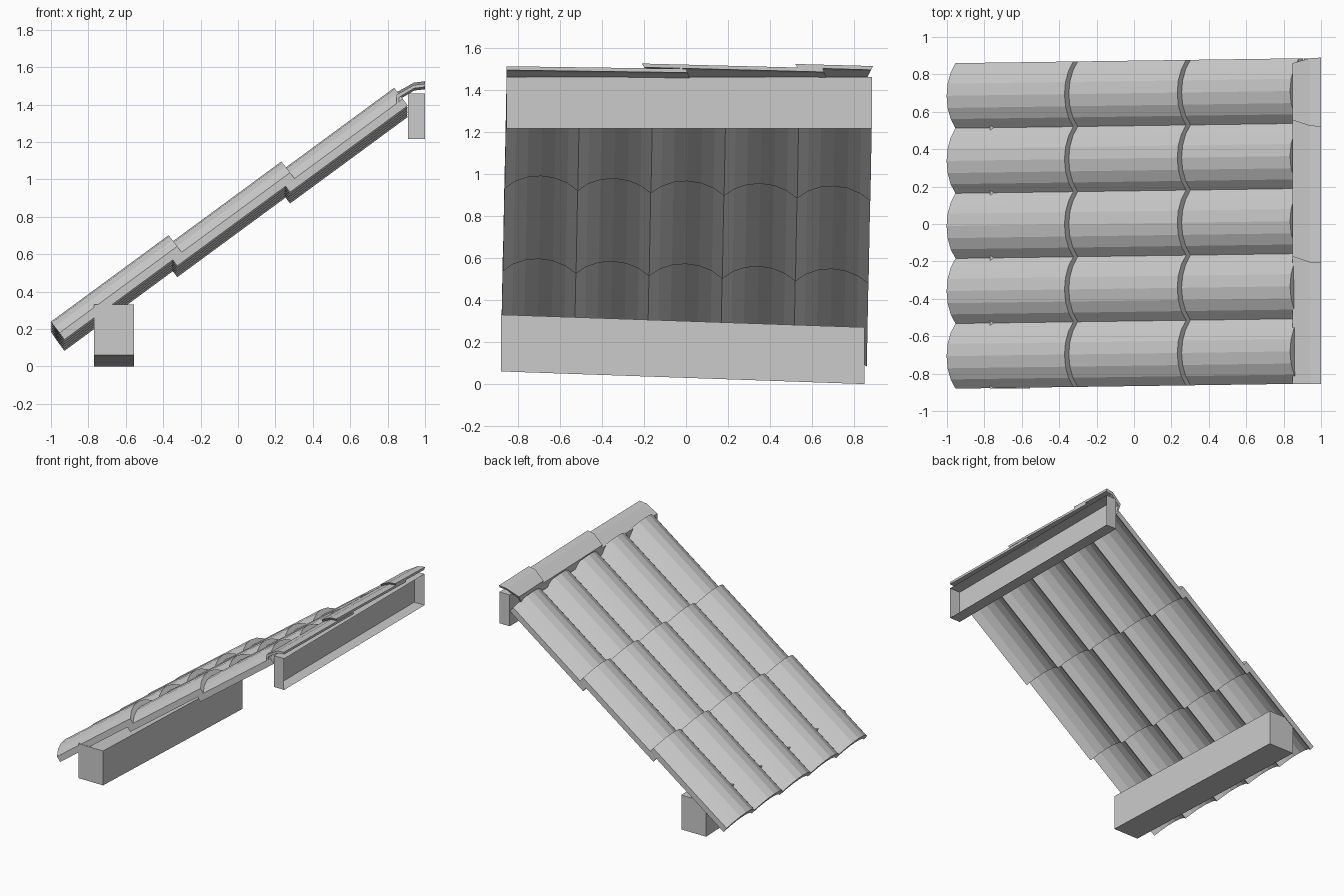
import bpy
import math
from mathutils import Vector

cube = bpy.data.objects.get("Cube")
if cube:
    bpy.data.objects.remove(cube)

grey = bpy.data.materials.new("plain grey")
grey.use_nodes = True
GREY = (0.6, 0.6, 0.6, 1)
grey.diffuse_color = GREY
grey.node_tree.nodes["Principled BSDF"].inputs["Base Color"].default_value = GREY


def make_object(name, verts, faces):
    mesh = bpy.data.meshes.new(name)
    mesh.from_pydata(verts, [], faces)
    mesh.materials.append(grey)
    obj = bpy.data.objects.new(name, mesh)
    bpy.context.collection.objects.link(obj)
    return obj


def loft(name, start, end, skip=()):
    """Closed prism between two matching loops; skip lists side faces left open."""
    n = len(start)
    faces = [(i, (i + 1) % n, n + (i + 1) % n, n + i) for i in range(n) if i not in skip]
    faces += [tuple(reversed(range(n))), tuple(range(n, 2 * n))]
    return make_object(name, start + end, faces)


# The roof sags gently towards the back and its courses drift sideways
FRONT, SAG, DRIFT = -0.88, 0.0345, 0.014


def settle(p):
    return Vector((p.x, p.y + DRIFT * (p.x + 0.95), p.z - SAG * (p.y - FRONT)))


# Arched roof tiles: three courses of five
ANGLE = math.atan(0.735)
ALONG = Vector((math.cos(ANGLE), 0, math.sin(ANGLE)))
NORMAL = Vector((-math.sin(ANGLE), 0, math.cos(ANGLE)))
WIDTH, LENGTH, ARCH, THICK, SEGMENTS = 0.348, 0.782, 0.08, 0.045, 6
radius = (WIDTH ** 2 / 4 + ARCH ** 2) / (2 * ARCH)
half_angle = math.asin(WIDTH / 2 / radius)


def roof_tile(name, corner):
    upper, lower = [], []
    for i in range(SEGMENTS + 1):
        a = half_angle * (2 * i / SEGMENTS - 1)
        rise = radius * math.cos(a) - radius + ARCH
        p = corner + Vector((0, WIDTH / 2 + radius * math.sin(a), 0)) + NORMAL * rise
        lower.append(p)
        upper.append(p + NORMAL * THICK)
    loop = lower + upper[::-1]
    # split into arched quads so the end caps stay clean
    n, m = len(loop), SEGMENTS + 1
    verts = [settle(p) for p in loop] + [settle(p + ALONG * LENGTH) for p in loop]
    faces = [(i, (i + 1) % n, n + (i + 1) % n, n + i) for i in range(n)]
    for i in range(m - 1):
        cap = (i, n - 1 - i, n - 2 - i, i + 1)
        faces += [cap, tuple(n + v for v in reversed(cap))]
    make_object(name, verts, faces)


for row in range(3):
    for col in range(5):
        corner = Vector((-0.928 + 0.603 * row, FRONT + WIDTH * col, 0.143 + 0.394 * row))
        roof_tile(f"roof_tile_{row + 1}_{col + 1}", corner)

# Eaves beam, sloping with the tiles
beam = [(-0.77, 0.06), (-0.555, 0.06), (-0.555, 0.33), (-0.77, 0.33)]
loft("eaves_beam", [Vector((x, FRONT, z)) for x, z in beam],
     [Vector((x, 0.85, z - 0.06)) for x, z in beam])

# Ridge board, hollow and open on its outer side
board = [(0.91, 1.215), (1.0, 1.215), (1.0, 1.46), (0.91, 1.46)]
loft("ridge_board", [Vector((x, -0.855, z)) for x, z in board],
     [Vector((x, 0.885, z)) for x, z in board], skip=(1,))

# Overlapping half ridge caps, each falling slightly towards the back
cap = [(1.0, 1.525), (0.94, 1.517), (0.847, 1.465), (0.847, 1.41),
       (0.857, 1.41), (0.862, 1.452), (0.942, 1.5), (1.0, 1.507)]


def ridge_cap(name, y0, y1, drop0, drop1, slant0, slant1):
    def ring(y, drop, slant):
        return [Vector((x, y + slant * (1.525 - z), z - drop)) for x, z in cap]
    loft(name, ring(y0, drop0, slant0), ring(y1, drop1, slant1))


ridge_cap("ridge_cap_front", -0.855, 0.0, 0.013, 0.025, 0, 0.4)
ridge_cap("ridge_cap_middle", -0.21, 0.65, 0.0, 0.022, 0.6, 0.4)
ridge_cap("ridge_cap_back", 0.52, 0.89, 0.002, 0.012, 0.6, -0.5)

# Consistent outward normals on the closed parts
import bmesh
for obj in bpy.context.collection.objects:
    if obj.type == 'MESH' and obj.name.startswith(("roof_tile", "ridge", "eaves")):
        bm = bmesh.new()
        bm.from_mesh(obj.data)
        bmesh.ops.recalc_face_normals(bm, faces=bm.faces)
        bm.to_mesh(obj.data)
        bm.free()
